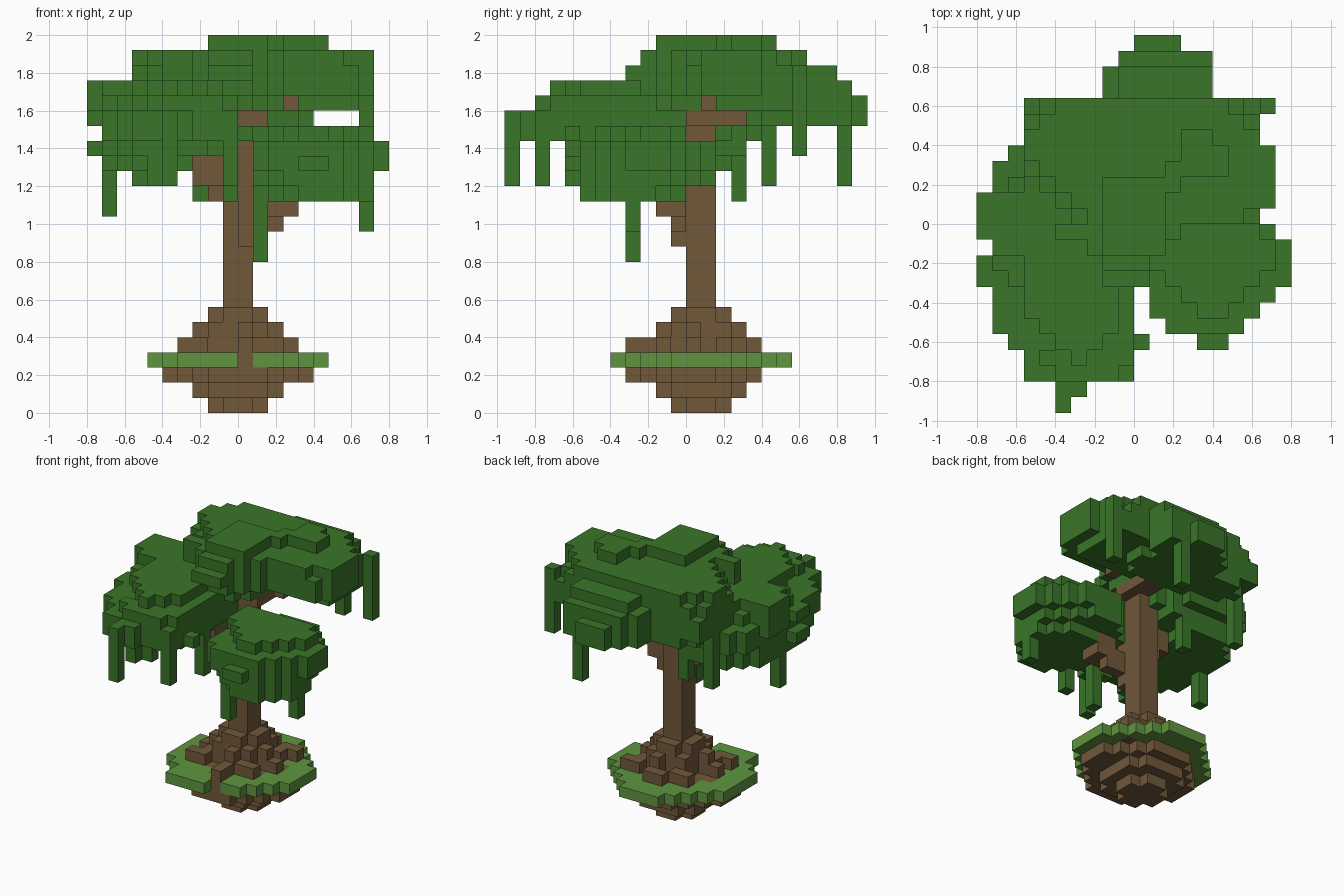
import bpy
import bmesh
from mathutils import Vector

cube = bpy.data.objects.get("Cube")
if cube:
    bpy.data.objects.remove(cube, do_unlink=True)

S = 0.08      # block size
blocks = {}   # cell -> (part name, material slot)


def make_mat(name, rgb):
    m = bpy.data.materials.new(name)
    m.use_nodes = True
    m.diffuse_color = (*rgb, 1)
    m.node_tree.nodes["Principled BSDF"].inputs["Base Color"].default_value = (*rgb, 1)
    return m


MATS = [make_mat("bark brown", (0.165, 0.098, 0.042)),
        make_mat("leaf green", (0.042, 0.178, 0.022)),
        make_mat("grass green", (0.115, 0.300, 0.051))]
WOOD, LEAF, GRASS = range(len(MATS))


def slab(part, mat, x, y, z, cuts=(0, 0, 0, 0)):
    """Box of blocks; cuts step off the front-left, front-right, back-right, back-left corners (by x)."""
    for i in range(*x):
        for j in range(*y):
            l, r, f, b = i - x[0], x[1] - 1 - i, j - y[0], y[1] - 1 - j
            if all(d >= c for d, c in zip((l + f, r + f, r + b, l + b), cuts)):
                for k in range(*z):
                    blocks[i, j, k] = (part, mat)


def leaves(part, x, y, z, cuts=(0, 0, 0, 0)):
    slab(part, LEAF, x, y, z, cuts)


def wood(part, x, y, z, cuts=(0, 0, 0, 0)):
    slab(part, WOOD, x, y, z, cuts)


def vine(i, j, bottom, top):
    leaves("hanging_vines", (i, i + 1), (j, j + 1), (bottom, top))


# Floating island: stepped soil below a grass disc
wood("island", (-2, 2), (-1, 3), (0, 1), (1,) * 4)
wood("island", (-3, 3), (-2, 4), (1, 2), (1,) * 4)
wood("island", (-5, 5), (-4, 5), (2, 3), (3,) * 4)
slab("island", GRASS, (-6, 6), (-4, 7), (3, 4), (2, 3, 4, 4))
slab("island", GRASS, (-4, 0), (-5, -4), (3, 4))
wood("island", (-4, 4), (-3, 5), (3, 4), (3,) * 4)

# Low canopy, front right by x
low = "low_canopy"
leaves(low, (2, 9), (-7, 0), (14, 15), (2, 2, 2, 1))
leaves(low, (1, 9), (-7, 2), (15, 16), (2, 2, 3, 2))
leaves(low, (1, 10), (-7, 2), (16, 18), (1, 3, 3, 2))
leaves(low, (4, 6), (-8, -7), (16, 17))
leaves(low, (1, 9), (-6, 0), (18, 19), (3, 3, 1, 0))

# Middle canopy, front left by x
mid = "middle_canopy"
leaves(mid, (-9, -3), (-7, 4), (16, 17), (2, 1, 0, 2))
leaves(mid, (-9, -1), (-8, 4), (17, 18), (2, 1, 0, 2))
leaves(mid, (-9, 0), (-8, 5), (18, 20), (1, 0, 2, 1))
leaves(mid, (-10, -9), (-4, -2), (17, 18))
leaves(mid, (-10, -9), (-4, -2), (19, 20))
leaves(mid, (-10, -9), (-1, 2), (19, 22))
leaves(mid, (-7, 0), (-10, -8), (18, 20))
leaves(mid, (-5, -3), (-11, -10), (18, 20))
leaves(mid, (0, 1), (-8, -7), (18, 19))
leaves(mid, (-7, 0), (-10, -8), (20, 21), (2, 1, 0, 0))
leaves(mid, (-9, 0), (-8, 3), (20, 21), (5, 0, 0, 1))
leaves(mid, (-7, -1), (-9, 3), (21, 22), (3, 2, 0, 0))
leaves(mid, (-9, -7), (-2, 2), (21, 22))

# High canopy with a front tongue and a lobe reaching to the back
high = "high_canopy"
leaves(high, (-6, 5), (4, 8), (19, 20), (2, 1, 1, 1))
leaves(high, (-7, 8), (2, 8), (20, 21), (1, 0, 0, 0))
leaves(high, (-5, 2), (-2, 2), (20, 21), (2, 1, 0, 0))
for k, front, back in ((21, 3, 0), (22, 3, 1), (23, 4, 2)):
    leaves(high, (-7, 8), (0, 8), (k, k + 1), (front, front - 3, back, back))
    leaves(high, (8, 9), (1, 5), (k, k + 1))
    leaves(high, (-5, 3), (-1, 0), (k, k + 1))
    leaves(high, (-3, 2), (-3, -1), (k, k + 1), (1, 1, 0, 0))
leaves(high, (-2, 1), (-4, -3), (22, 23))
leaves(high, (-2, 5), (8, 11), (19, 22), (0, 0, 0, 1))
leaves(high, (0, 3), (11, 12), (19, 21))
leaves(high, (-1, 5), (8, 10), (22, 23))
leaves(high, (-2, 2), (-2, 3), (24, 25))
leaves(high, (2, 3), (2, 4), (24, 25))
leaves(high, (3, 6), (3, 6), (24, 25), (0, 0, 1, 0))

# Hanging vines
for i, j, bottom, top in ((1, -4, 10, 16), (8, -4, 12, 16), (8, 7, 17, 23),
                          (3, 10, 15, 20), (-7, 5, 15, 20), (-9, -2, 13, 18),
                          (-3, 3, 14, 18), (-5, -12, 15, 20), (-1, -10, 15, 18),
                          (-6, -8, 15, 18), (-5, -7, 15, 18), (-1, -5, 14, 18)):
    vine(i, j, bottom, top)

# Trunk and branches
wood("trunk", (-1, 1), (0, 2), (3, 20))
for x, y, z in (((0, 1), (-1, 0), (11, 18)), ((1, 3), (-1, 0), (12, 14)),
                ((2, 4), (-2, 0), (13, 15)), ((-2, -1), (-1, 1), (14, 17)),
                ((-3, -1), (-2, 1), (15, 17)), ((0, 2), (0, 4), (19, 20)),
                ((3, 4), (1, 2), (20, 21))):
    wood("branches", x, y, z)

# Roots: posts that get shorter away from the trunk, staggered around it
for side in (-1, 1):
    for reach, height in ((1, 7), (2, 6), (3, 5)):
        i = reach if side > 0 else -1 - reach
        j = 1 + reach if side > 0 else -reach
        wood("roots", (i, i + 1), (0, 2 - reach // 2), (3, height))
        wood("roots", (-1 + reach // 2, 1), (j, j + 1), (3, height))
    for a, b, height in ((1, 1, 6), (2, 1, 5), (1, 2, 5), (2, 2, 5), (3, 2, 5)):
        for end in (-1, 1):
            i = a if side > 0 else -1 - a
            j = 1 + b if end > 0 else -b
            if a == b or (a > b) == (side == end):
                wood("roots", (i, i + 1), (j, j + 1), (3, height))
wood("roots", (0, 1), (-4, -3), (3, 5))
wood("roots", (-1, 0), (4, 5), (3, 5))


# Build one object per part, keeping only the exposed block faces
def face_corners(cell, axis, sign):
    centre = Vector(cell) + Vector((0.5,) * 3)
    n, u, v = Vector(), Vector(), Vector()
    n[axis], u[(axis + 1) % 3], v[(axis + 2) % 3] = sign / 2, 0.5, sign / 2
    return [(centre + n + u * a + v * b) * S
            for a, b in ((-1, -1), (1, -1), (1, 1), (-1, 1))]


for part in sorted({p for p, m in blocks.values()}):
    bm = bmesh.new()
    for cell, (owner, mat) in blocks.items():
        if owner != part:
            continue
        for axis in range(3):
            for sign in (-1, 1):
                near = list(cell)
                near[axis] += sign
                if tuple(near) not in blocks:
                    f = bm.faces.new([bm.verts.new(c) for c in face_corners(cell, axis, sign)])
                    f.material_index = mat
    bmesh.ops.remove_doubles(bm, verts=bm.verts, dist=S / 100)
    mesh = bpy.data.meshes.new(part)
    bm.to_mesh(mesh)
    bm.free()
    for m in MATS:
        mesh.materials.append(m)
    bpy.context.scene.collection.objects.link(bpy.data.objects.new(part, mesh))
